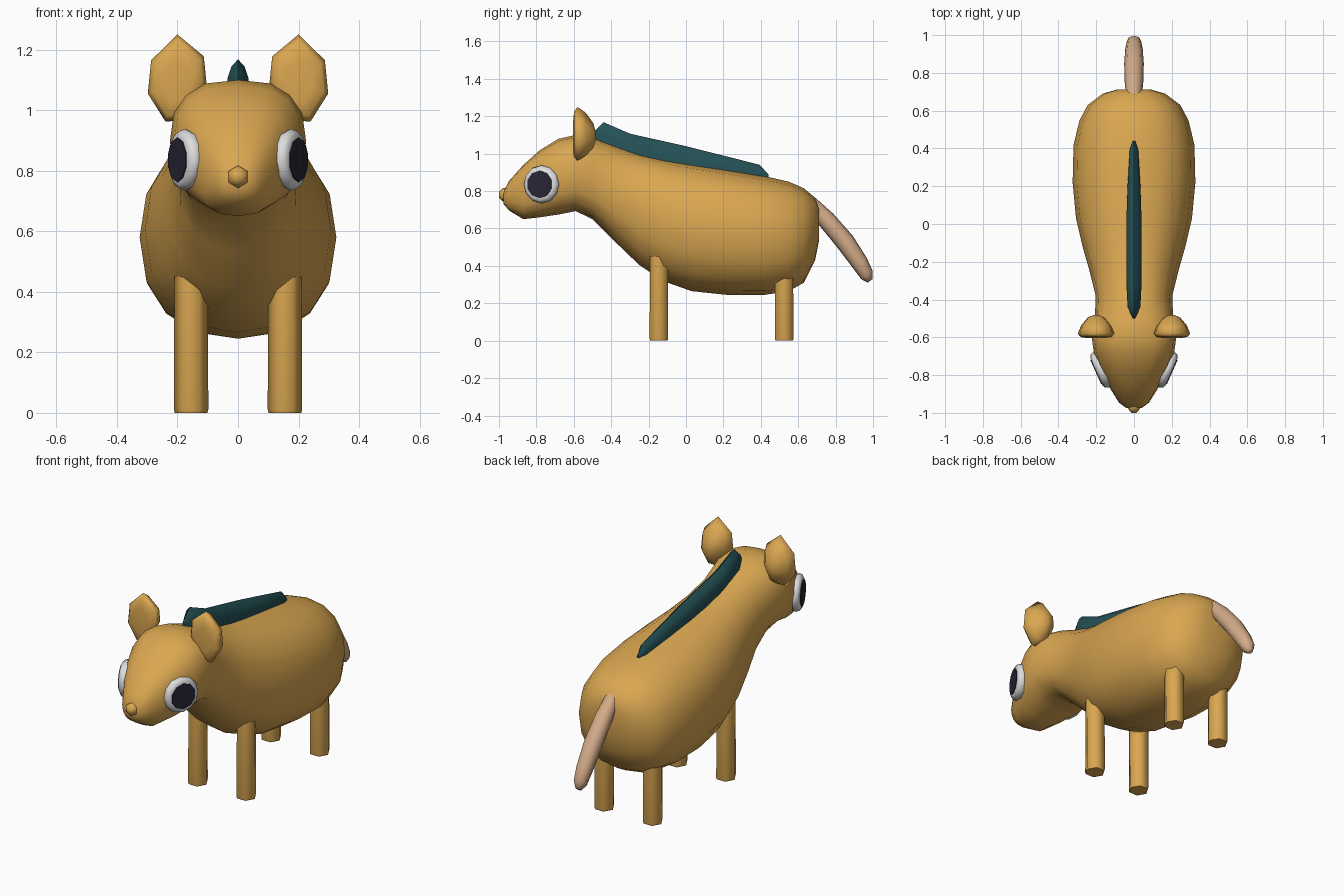
import bpy, bmesh, math
from mathutils import Vector

if "Cube" in bpy.data.objects:
    bpy.data.objects.remove(bpy.data.objects["Cube"])


def material(name, rgb):
    m = bpy.data.materials.new(name)
    m.diffuse_color = (*rgb, 1)
    m.use_nodes = True
    m.node_tree.nodes["Principled BSDF"].inputs["Base Color"].default_value = m.diffuse_color
    return m


GOLD = material("golden_coat", (0.70, 0.385, 0.082))
TEAL = material("dark_teal", (0.018, 0.085, 0.095))
WHITE = material("eye_white", (0.72, 0.72, 0.72))
DARK = material("pupil_dark", (0.022, 0.020, 0.036))
TAN = material("pinkish_tan", (0.66, 0.41, 0.25))


def loft(name, rings, mat, angle=60):
    """Skin a list of equal-length closed rings and cap both ends."""
    bm = bmesh.new()
    loops = [[bm.verts.new(p) for p in r] for r in rings]
    n = len(loops[0])
    for a, b in zip(loops, loops[1:]):
        for i in range(n):
            j = (i + 1) % n
            bm.faces.new((a[i], a[j], b[j], b[i]))
    bm.faces.new(loops[0])
    bm.faces.new(loops[-1])
    bmesh.ops.recalc_face_normals(bm, faces=bm.faces)
    mesh = bpy.data.meshes.new(name)
    bm.to_mesh(mesh)
    bm.free()
    mesh.materials.append(mat)
    ob = bpy.data.objects.new(name, mesh)
    bpy.context.collection.objects.link(ob)
    bpy.ops.object.select_all(action='DESELECT')
    ob.select_set(True)
    bpy.context.view_layer.objects.active = ob
    bpy.ops.object.shade_smooth_by_angle(angle=math.radians(angle))
    return ob


def disc_ring(center, u, v, r, n, phase=0.0):
    pts = []
    for i in range(n):
        a = 2 * math.pi * i / n + phase
        pts.append(center + u * (r * math.cos(a)) + v * (r * math.sin(a)))
    return pts


X, Y, Z = Vector((1, 0, 0)), Vector((0, 1, 0)), Vector((0, 0, 1))


# Body and head: superellipse sections (y, half width, bottom, top, power)
def section(y, w, lo, hi, p, n=16):
    pts = []
    for i in range(n):
        a = 2 * math.pi * i / n
        c, s = math.cos(a), math.sin(a)
        pts.append((w * math.copysign(abs(c) ** (2 / p), c), y,
                    (lo + hi) / 2 + (hi - lo) / 2 * math.copysign(abs(s) ** (2 / p), s)))
    return pts


BODY = [(-0.975, 0.04, 0.73, 0.80, 2.2), (-0.945, 0.08, 0.695, 0.855, 2.4),
        (-0.87, 0.127, 0.65, 0.94, 2.6), (-0.78, 0.175, 0.66, 1.02, 2.6),
        (-0.68, 0.213, 0.675, 1.08, 2.6), (-0.59, 0.225, 0.693, 1.10, 2.6),
        (-0.50, 0.207, 0.65, 1.085, 2.4), (-0.38, 0.203, 0.53, 1.045, 2.2),
        (-0.25, 0.235, 0.405, 1.00, 2.2), (-0.12, 0.272, 0.318, 0.97, 2.2),
        (0.03, 0.307, 0.265, 0.945, 2.2), (0.22, 0.325, 0.245, 0.915, 2.25),
        (0.42, 0.32, 0.245, 0.88, 2.3), (0.55, 0.288, 0.265, 0.85, 2.3),
        (0.63, 0.245, 0.31, 0.815, 2.3), (0.69, 0.165, 0.43, 0.765, 2.2),
        (0.712, 0.09, 0.54, 0.71, 2.0)]
loft("body", [section(*s) for s in BODY], GOLD, 75)

# Nose
loft("nose", [disc_ring(Vector((0, y, 0.78)), X, Z, r, 6, math.pi / 6)
              for y, r in ((-0.94, 0.036), (-0.978, 0.037), (-1.0, 0.016))], GOLD, 80)

# Mane: ridge sections (y, half width, top height, depth)
MANE = [(-0.50, 0.006, 1.11, 0.05), (-0.44, 0.034, 1.168, 0.12),
        (-0.30, 0.041, 1.107, 0.12), (0.0, 0.041, 1.04, 0.12),
        (0.20, 0.034, 0.99, 0.10), (0.395, 0.022, 0.94, 0.08),
        (0.44, 0.006, 0.89, 0.03)]
loft("mane", [[(0, y, t), (w * 0.65, y, t - d * 0.2), (w, y, t - d * 0.5), (w, y, t - d),
               (-w, y, t - d), (-w, y, t - d * 0.5), (-w * 0.65, y, t - d * 0.2)]
              for y, w, t, d in MANE], TEAL, 50)

# Tail: tapered tube along a drooping path (y, z, radius)
TAIL = [(0.66, 0.74, 0.04), (0.75, 0.648, 0.049), (0.85, 0.53, 0.052),
        (0.93, 0.415, 0.046), (0.967, 0.352, 0.038), (0.985, 0.32, 0.016)]
side = Vector((0, 0.79, 0.61))
loft("tail", [disc_ring(Vector((0, y, z)), X, side, r, 8) for y, z, r in TAIL], TAN, 75)

EAR = [(0.20, 1.25), (0.287, 1.165), (0.298, 1.055), (0.24, 0.963),
       (0.165, 0.965), (0.104, 1.09), (0.113, 1.178)]

for s, label in ((1, "right"), (-1, "left")):
    # Legs
    for y, pos in ((-0.145, "front"), (0.525, "rear")):
        loft(f"{pos}_leg_{label}",
             [disc_ring(Vector((s * 0.155, y, z)), X, Y, r, 6)
              for z, r in ((0, 0.054), (0.012, 0.057), (0.45, 0.055))], GOLD, 65)

    # Ears: flat front, domed back (y, scale about the ear centre)
    loft(f"ear_{label}",
         [[(s * (0.2 + (x - 0.2) * k), y, 1.09 + (z - 1.09) * k) for x, z in EAR]
          for y, k in ((-0.604, 0.5), (-0.598, 0.85), (-0.58, 1.0),
                       (-0.535, 0.80), (-0.495, 0.45), (-0.482, 0.15))], GOLD, 75)

    # Eyes: tilted white dish with a dark plate on it
    tilt = math.radians(24)
    out = Vector((s * math.cos(tilt), -math.sin(tilt), 0))
    along = Vector((s * math.sin(tilt), math.cos(tilt), 0))
    base = Vector((s * 0.174, -0.772, 0.836))
    loft(f"eye_white_{label}",
         [disc_ring(base + out * d, along, Z, r, 12)
          for d, r in ((-0.03, 0.09), (0.0, 0.102), (0.018, 0.096), (0.027, 0.08))], WHITE, 60)
    loft(f"pupil_{label}",
         [disc_ring(base + out * d, along, Z, r, 10, math.pi / 10)
          for d, r in ((0.024, 0.074), (0.031, 0.073))], DARK, 30)
